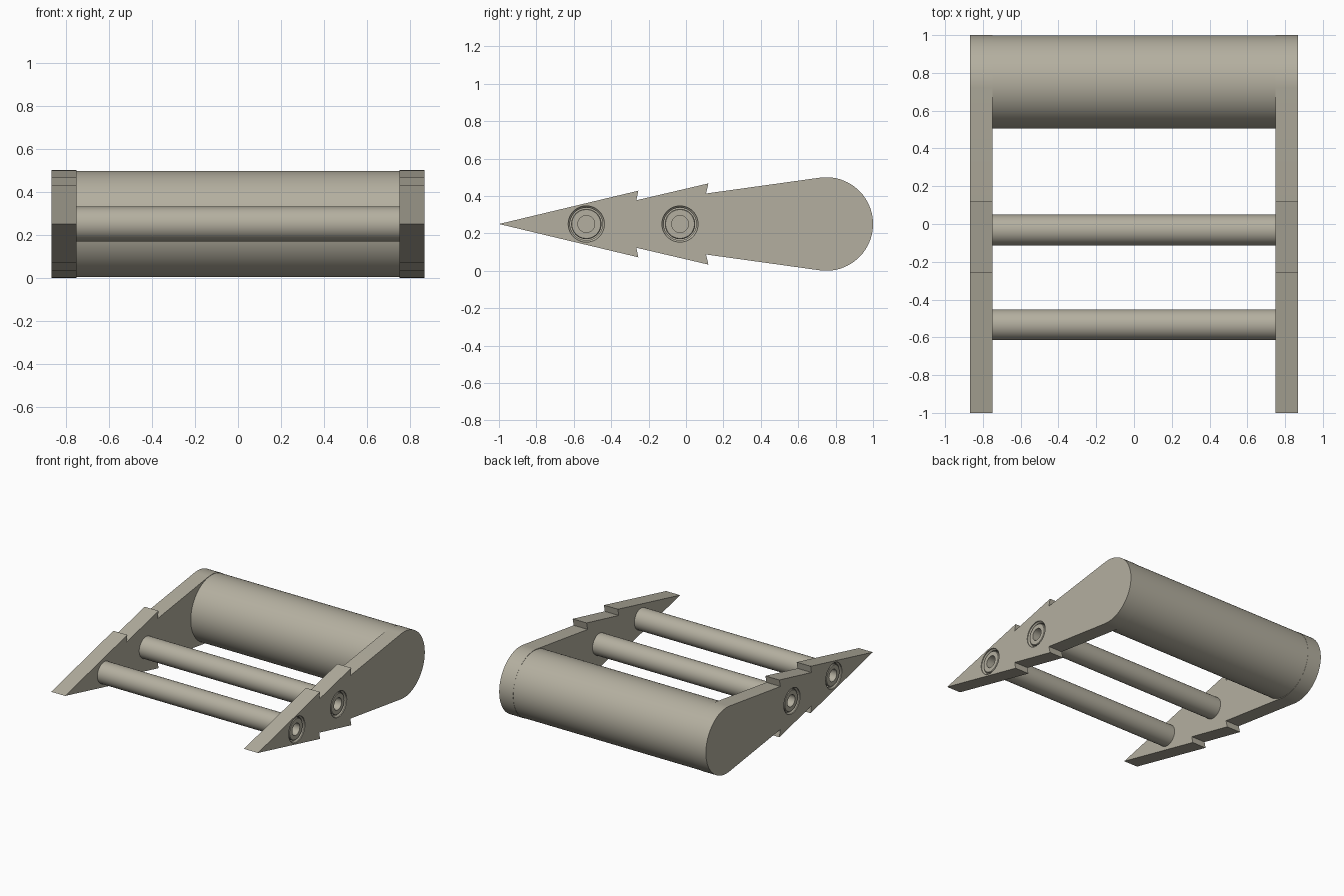
import bpy, bmesh
from math import sin, cos, pi, radians

if "Cube" in bpy.data.objects:
    bpy.data.objects.remove(bpy.data.objects["Cube"])

ZC = 0.25             # height of the centre line
IN, OUT = 0.75, 0.867 # inner and outer faces of the side plates
BOLTS = (-0.533, -0.032)

mat = bpy.data.materials.new("taupe")
mat.diffuse_color = (0.456, 0.43, 0.35, 1)
mat.use_nodes = True
mat.node_tree.nodes["Principled BSDF"].inputs["Base Color"].default_value = mat.diffuse_color


def make(name, bm):
    bmesh.ops.recalc_face_normals(bm, faces=bm.faces)
    me = bpy.data.meshes.new(name)
    bm.to_mesh(me)
    bm.free()
    me.materials.append(mat)
    ob = bpy.data.objects.new(name, me)
    bpy.context.collection.objects.link(ob)
    return ob


def smooth(ob):
    bpy.ops.object.select_all(action='DESELECT')
    ob.select_set(True)
    bpy.context.view_layer.objects.active = ob
    bpy.ops.object.shade_smooth_by_angle(angle=radians(30))


def lathe_x(name, profile, y, n=48):
    """Revolve (x, radius) points around an axis parallel to x; ends are capped."""
    bm = bmesh.new()
    rings = [[bm.verts.new((x, y + r * cos(2 * pi * i / n), ZC + r * sin(2 * pi * i / n)))
              for i in range(n)] for x, r in profile]
    for a, b in zip(rings, rings[1:]):
        for i in range(n):
            j = (i + 1) % n
            bm.faces.new((a[i], a[j], b[j], b[i]))
    bm.faces.new(rings[0])
    bm.faces.new(rings[-1])
    return make(name, bm)


# Side plate outline: barbed wedge with a round back end
upper = [(-0.255, 0.178), (-0.265, 0.127), (0.12, 0.217), (0.107, 0.163)]
a0 = radians(97)
arc = [(0.75 + 0.25 * cos(a0 - 2 * a0 * i / 40), 0.25 * sin(a0 - 2 * a0 * i / 40))
       for i in range(41)]
outline = [(-1.0, 0.0)] + upper + arc + [(y, -h) for y, h in reversed(upper)]


def side_plate(name, s):
    bm = bmesh.new()
    face = bm.faces.new([bm.verts.new((s * IN, y, ZC + h)) for y, h in outline])
    ext = bmesh.ops.extrude_face_region(bm, geom=[face], use_keep_orig=True)
    verts = [v for v in ext['geom'] if isinstance(v, bmesh.types.BMVert)]
    bmesh.ops.translate(bm, verts=verts, vec=(s * (OUT - IN), 0, 0))
    plate = make(name, bm)
    # Countersunk bolt holes
    cutters = []
    for y in BOLTS:
        prof = [(s * 0.92, 0.098), (s * 0.86, 0.097), (s * 0.85, 0.087), (s * 0.79, 0.087)]
        cut = lathe_x("hole_cutter", prof, y)
        cut.hide_render = True
        mod = plate.modifiers.new("hole", 'BOOLEAN')
        mod.operation, mod.solver, mod.object = 'DIFFERENCE', 'EXACT', cut
        cutters.append(cut)
    bpy.context.view_layer.objects.active = plate
    for mod in list(plate.modifiers):
        bpy.ops.object.modifier_apply(modifier=mod.name)
    for cut in cutters:
        bpy.data.objects.remove(cut)
    smooth(plate)


side_plate("right_side_plate", 1)
side_plate("left_side_plate", -1)

# Large drum between the plates
smooth(lathe_x("drum", [(-IN, 0.247), (IN, 0.247)], 0.752, 96))

# Cross rods with a round socket in each end
half = [(0.80, 0.045), (0.86, 0.045), (0.86, 0.077), (0.855, 0.081)]
for name, y in zip(("front_rod", "middle_rod"), BOLTS):
    smooth(lathe_x(name, [(-x, r) for x, r in half] + half[::-1], y))
